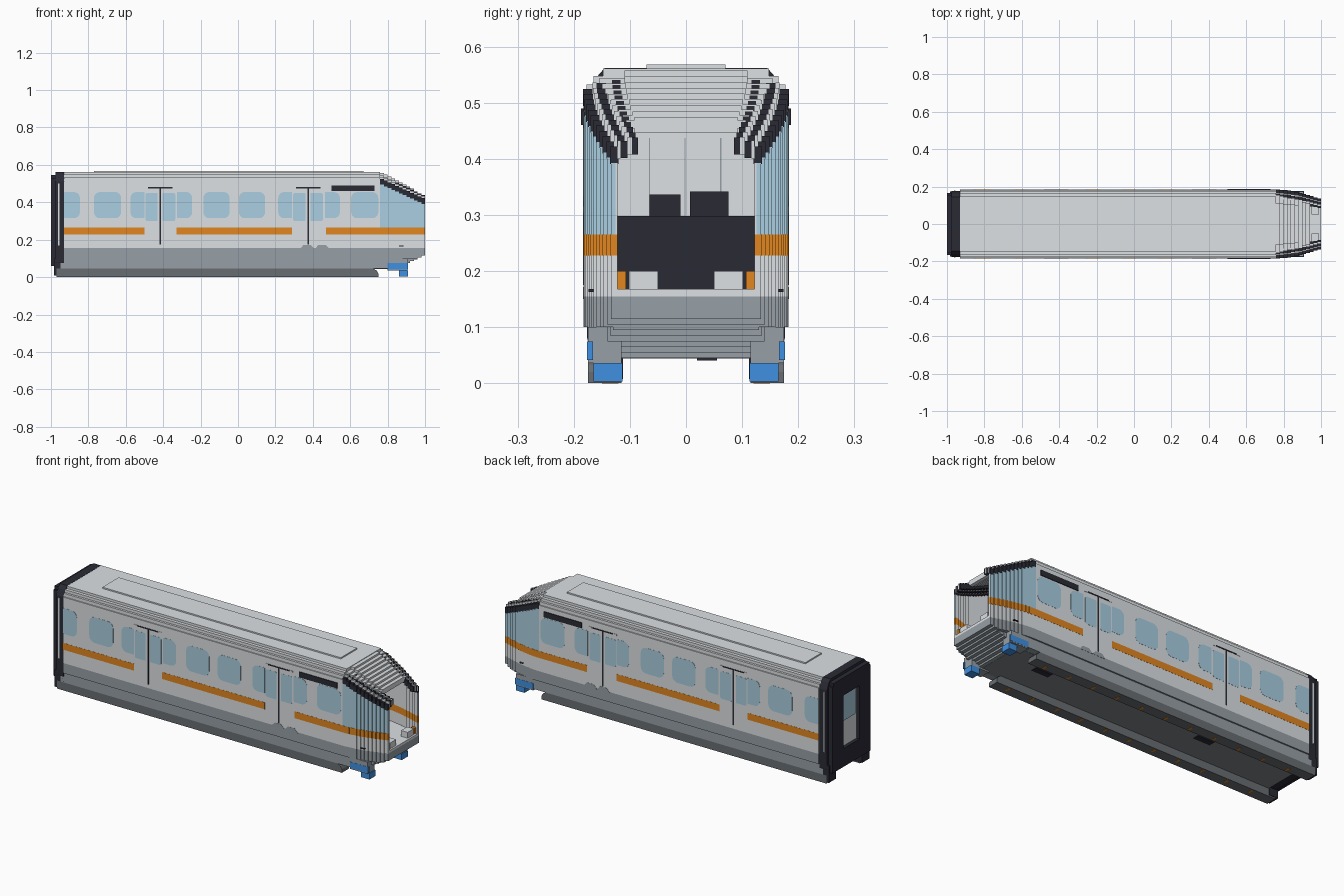
import bpy, bmesh, math

cube = bpy.data.objects.get("Cube")
if cube:
    bpy.data.objects.remove(cube)


def material(name, r, g, b):
    m = bpy.data.materials.new(name)
    m.use_nodes = True
    m.diffuse_color = (r, g, b, 1)
    m.node_tree.nodes["Principled BSDF"].inputs["Base Color"].default_value = (r, g, b, 1)
    return m


LIGHT = material("light grey", .72, .75, .77)
MID = material("mid grey", .31, .35, .38)
DARK = material("dark grey", .14, .155, .17)
UNDER = material("underfloor grey", .22, .24, .255)
BLACK = material("charcoal", .023, .023, .036)
ORANGE = material("orange", .75, .24, .014)
BLUE = material("blue", .05, .28, .76)
GLASS = material("pale blue glass", .40, .62, .75)


def finish(name, bm, mat):
    bmesh.ops.recalc_face_normals(bm, faces=bm.faces)
    me = bpy.data.meshes.new(name)
    bm.to_mesh(me)
    bm.free()
    me.materials.append(mat)
    ob = bpy.data.objects.new(name, me)
    bpy.context.collection.objects.link(ob)
    return ob


def boxes(name, mat, items, mirror=False):
    """Boxes given as x0, x1, y0, y1, z0, z1; mirrored across y on request."""
    bm = bmesh.new()
    for x0, x1, y0, y1, z0, z1 in items:
        for s in ((1, -1) if mirror else (1,)):
            vs = bmesh.ops.create_cube(bm, size=1)["verts"]
            for v in vs:
                v.co.x = x0 if v.co.x < 0 else x1
                v.co.y = s * (y0 if v.co.y < 0 else y1)
                v.co.z = z0 if v.co.z < 0 else z1
    return finish(name, bm, mat)


def prism(name, mat, outlines, axis, a, b, mirror=False):
    """Extrude flat outlines along x (points y, z) or along y (points x, z)."""
    bm = bmesh.new()
    for pts in outlines:
        for s in ((1, -1) if mirror else (1,)):
            def ring(d):
                return [bm.verts.new((d, u, v) if axis == "x" else (u, s * d, v)) for u, v in pts]
            lo, hi = ring(a), ring(b)
            bm.faces.new(lo)
            bm.faces.new(hi)
            for i in range(len(pts)):
                j = (i + 1) % len(pts)
                bm.faces.new((lo[i], lo[j], hi[j], hi[i]))
    return finish(name, bm, mat)


def both_sides(half):
    return half + [(-y, z) for y, z in reversed(half)]


def rounded(x0, x1, z0, z1, left, right):
    """Window outline with its own corner radius on each end."""
    pts = []
    for cx, cz, r, start in ((x1, z1, right, 0), (x0, z1, left, 90), (x0, z0, left, 180), (x1, z0, right, 270)):
        ox = cx - r if cx == x1 else cx + r
        oz = cz - r if cz == z1 else cz + r
        for k in range(5):
            a = math.radians(start + 22.5 * k)
            pts.append((ox + r * math.cos(a), oz + r * math.sin(a)))
    return pts


REAR, BULK, W = -.93, .76, .183

# Main body with stepped roof edges
prism("body_shell", LIGHT, [both_sides([(W, .155), (W, .515), (.177, .515), (.177, .533), (.165, .533),
      (.165, .548), (.148, .548), (.148, .561)])], "x", REAR, BULK)
boxes("roof_panel", LIGHT, [(-.77, .67, -.07, .07, .56, .568)])
boxes("lower_body", MID, [(REAR, BULK, -W, W, .1, .155), (REAR, BULK, -.14, .14, .05, .1)])
boxes("underfloor", UNDER, [(REAR, .84, -.14, .14, .044, .051)])
boxes("underfloor_hatch", BLACK, [(c - .05, c + .05, .02, .055, .041, .046) for c in (.6, -.4)])

# Side skirts straddling the track
boxes("upper_skirt", MID, [(-.95, .84, .115, .175, .045, .1)], True)
prism("lower_skirt", DARK, [[(-.97, .001), (.75, .001), (.75, .02), (.742, .034), (.725, .045), (-.97, .045)]],
      "y", .115, .175, True)
boxes("skirt_marker", ORANGE, [(-.84 + .15 * k, -.828 + .15 * k, .12, .15, 0, .003) for k in range(11)], True)
boxes("front_guide_shoe", BLUE, [(.80, .91, .166, .176, .042, .075), (.86, .91, .113, .165, .003, .036)], True)
boxes("guide_bracket", MID, [(.80, .905, .115, .175, .036, .1)], True)

# Windows, with square door panes between round-ended neighbours
big = [(-.77, -.625), (-.185, -.045), (.005, .145), (.605, .75)]
panes = [rounded(a, b, .315, .455, .032, .032) for a, b in big]
panes.append(rounded(-.93, -.845, .315, .455, .004, .032))
for c in (-.415, .375):
    panes += [rounded(c - .16, c - .085, .315, .455, .032, .004),
              rounded(c + .09, c + .17, .315, .455, .004, .032),
              rounded(c - .08, c - .015, .3, .45, .01, .005),
              rounded(c + .012, c + .08, .3, .45, .005, .01)]
prism("side_window", GLASS, panes, "y", .18, .1838, True)

# Doors, stripes and destination panels
for c in (-.415, .375):
    boxes("door_seam", BLACK, [(c - .004, c + .004, .18, .1838, .175, .475)], True)
    boxes("door_rail", BLACK, [(c - .065, c + .065, .18, .185, .475, .481)], True)
    boxes("door_rail_end", LIGHT, [(c + s * .075 - .01, c + s * .075 + .01, .18, .185, .474, .482)
                                   for s in (-1, 1)], True)
prism("door_step_fairing", MID, [[(c - .04, .15), (c + .04, .15), (c + .02, .172), (c - .02, .172)]
      for c in (.37, .45)], "y", .18, .184, True)
boxes("side_stripe", ORANGE, [(a, b, .18, .1838, .228, .265) for a, b in
                              ((REAR, -.5), (-.33, .29), (.47, BULK))], True)
boxes("destination_panel", BLACK, [(.5, .73, .18, .187, .46, .49)], True)

# Stepped nose made of thin slabs
N = 12
parts = {k: [] for k in ("glass", "stripe", "wall", "lining", "floor", "base", "chin", "arch", "rib", "roof")}
for i in range(N):
    t = i / (N - 1)
    x0, x1 = BULK + .02 * i, BULK + .02 * (i + 1)
    w = W - .049 * t ** 1.6
    inner = w - .012
    top = .553 - .115 * t
    edge = top - .012 * (1 - t)
    sill = edge - .045
    parts["glass"].append((x0, x1, inner + .004, w, .265, sill))
    parts["lining"].append((x0, x1, inner, inner + .004, .265, sill))
    parts["stripe"].append((x0, x1, inner, w + .001, .228, .265))
    parts["wall"].append((x0, x1, inner, w, .155, .228))
    parts["floor"].append((x0, x1, -w, w, .155, .168))
    low = .045 + max(0, x1 - .86) * .5
    parts["base"].append((x0, x1, -w, w, max(.1, low), .156))
    if low < .1:
        parts["chin"].append((x0, x1, -w * .88, w * .88, low, .1))
    # Dark corner steps over the side glass, split by light ribs and capped by the roof
    parts["arch"] += [(x0, x1, .9 * w, w + .001, sill - .002, edge - .016),
                      (x0, x1, .78 * w, .9 * w, edge - .036, edge - .006),
                      (x0, x1, .64 * w, .78 * w, edge - .03, edge)]
    parts["rib"] += [(x0, x1 + .001, .72 * w, .78 * w, edge - .031, edge + .001),
                     (x0, x1 + .001, .87 * w, .91 * w, edge - .037, edge - .005)]
    if i < 9:
        parts["roof"] += [(x0, x1, -(.84 - .2 * t) * w, (.84 - .2 * t) * w, edge - .012, edge + .003),
                          (x0, x1, -.6 * w, .6 * w, top - .022, top + .005)]
for key, name, mat, mir in (("glass", "nose_side_glass", GLASS, 1), ("lining", "nose_lining", LIGHT, 1),
                            ("stripe", "nose_stripe", ORANGE, 1), ("wall", "nose_wall", LIGHT, 1),
                            ("floor", "nose_floor", LIGHT, 0), ("base", "nose_base", MID, 0),
                            ("chin", "nose_chin", MID, 0), ("arch", "nose_arch", BLACK, 1),
                            ("rib", "nose_rib", LIGHT, 1), ("roof", "nose_roof", LIGHT, 0)):
    boxes(name, mat, parts[key], bool(mir))

# Cab interior and lamps
boxes("cab_console", BLACK, [(.768, .79, -.165, .165, .168, .298)])
boxes("cab_seats", BLACK, [(.758, .77, -.065, -.01, .168, .337), (.758, .77, .007, .076, .168, .342)])
boxes("cab_door_seam", MID, [(BULK - .002, BULK + .002, y - .001, y + .001, .168, .437)
                             for y in (-.065, -.002, .062)])
boxes("headlamp", LIGHT, [(.95, .99, .05, .102, .168, .2)], True)
boxes("marker_lamp", ORANGE, [(.97, .99, .107, .124, .168, .2)], True)
boxes("nose_side_marker", BLACK, [(.86, .885, .15, .174, .163, .168)], True)

# Rear gangway: collar, end frame and recessed door
prism("gangway_collar", BLACK, [both_sides([(.168, .05), (.176, .08), (.176, .51), (.16, .545), (.145, .562)])],
      "x", -.975, REAR)
boxes("gangway_seam", LIGHT, [(-.962, -.954, .17, .178, .17, .5)], True)
boxes("gangway_frame_post", BLACK, [(-1, -.97, .068, .165, .08, .53)], True)
boxes("gangway_frame_beam", BLACK, [(-1, -.97, -.155, .155, .45, .547), (-1, -.97, -.165, .165, .06, .16)])
boxes("rear_door_panel", LIGHT, [(-.982, -.97, -.068, .068, .16, .45)])
boxes("rear_door_glass", GLASS, [(-.986, -.98, -.055, .055, .3, .44)])
boxes("rear_foot", BLACK, [(-.985, REAR, .112, .175, .008, .1)], True)
